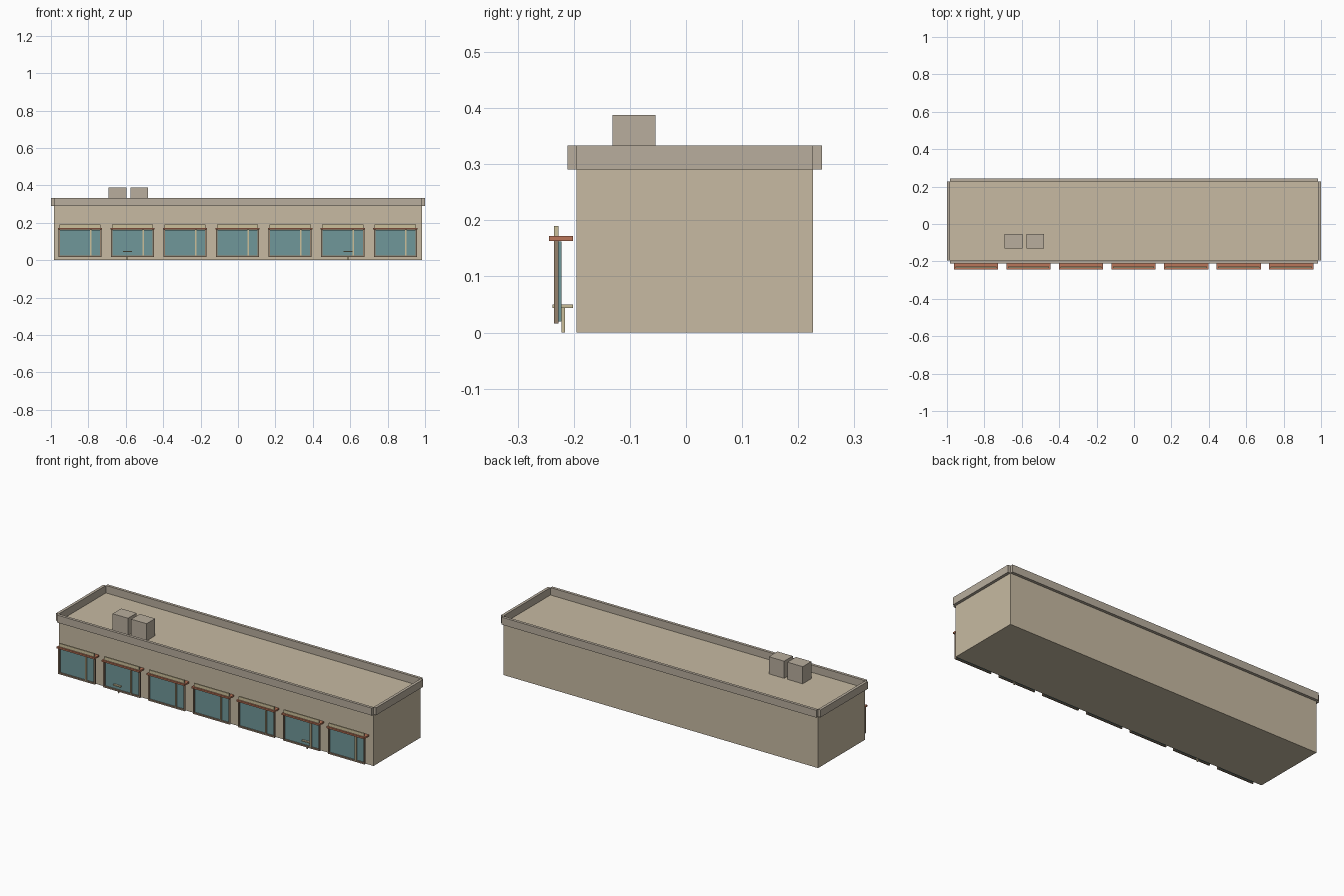
import bpy

if "Cube" in bpy.data.objects:
    bpy.data.objects.remove(bpy.data.objects["Cube"])


def material(name, rgb):
    m = bpy.data.materials.new(name)
    m.diffuse_color = (*rgb, 1)
    m.use_nodes = True
    m.node_tree.nodes["Principled BSDF"].inputs["Base Color"].default_value = m.diffuse_color
    return m


WALL = material("wall_tan", (0.57, 0.49, 0.36))
TRIM = material("trim_stone", (0.48, 0.42, 0.34))
GLASS = material("glass_teal", (0.16, 0.31, 0.32))
RED = material("awning_red", (0.50, 0.18, 0.10))
FRAME = material("frame_brown", (0.30, 0.22, 0.15))
CREAM = material("board_cream", (0.60, 0.52, 0.32))


def box(name, x, y, z, mat):
    """Box from (min, max) ranges on each axis."""
    bpy.ops.mesh.primitive_cube_add(size=1)
    ob = bpy.context.object
    ob.name = name
    ob.location = [(r[0] + r[1]) / 2 for r in (x, y, z)]
    ob.scale = [r[1] - r[0] for r in (x, y, z)]
    bpy.ops.object.transform_apply(location=True, rotation=False, scale=True)
    ob.data.materials.append(mat)
    return ob


# Main block, its top is the roof
BX, Y0, Y1, ROOF, TOP = 0.984, -0.195, 0.226, 0.291, 0.333
box("building_body", (-BX, BX), (Y0, Y1), (0, ROOF), WALL)

# Parapet strips hung outside each wall, corners left open
box("parapet_front", (-BX, BX), (-0.211, Y0), (ROOF, TOP), TRIM)
box("parapet_back", (-BX, BX), (Y1, 0.242), (ROOF, TOP), TRIM)
box("parapet_left", (-1, -BX), (Y0, Y1), (ROOF, TOP), TRIM)
box("parapet_right", (BX, 1), (Y0, Y1), (ROOF, TOP), TRIM)

# Rooftop air units
for x in (-0.692, -0.576):
    box("roof_unit", (x, x + 0.096), (-0.131, -0.054), (ROOF, 0.388), TRIM)

# Seven shop windows
FY = (-0.235, -0.227)
for i in range(-3, 4):
    c = i * 0.281 - 0.002
    box("window_glass", (c - 0.11, c + 0.11), (-0.227, -0.222), (0.02, 0.162), GLASS)
    box("frame_sill", (c - 0.115, c + 0.115), FY, (0.016, 0.024), FRAME)
    for s in (-1, 1):
        e = c + s * 0.111
        box("frame_post", (e - 0.004, e + 0.004), FY, (0.024, 0.163), FRAME)
    box("mullion", (c + 0.053, c + 0.061), FY, (0.024, 0.163), CREAM)
    box("awning", (c - 0.118, c + 0.118), (-0.244, -0.201), (0.163, 0.172), RED)
    box("fascia_board", (c - 0.11, c + 0.11), FY, (0.172, 0.19), CREAM)

# Small ledge tables at two of the windows
for c in (-0.592, 0.587):
    box("table_top", (c - 0.024, c + 0.024), (-0.238, -0.201), (0.044, 0.05), CREAM)
    box("table_leg", (c - 0.003, c + 0.003), (-0.222, -0.216), (0, 0.044), CREAM)
